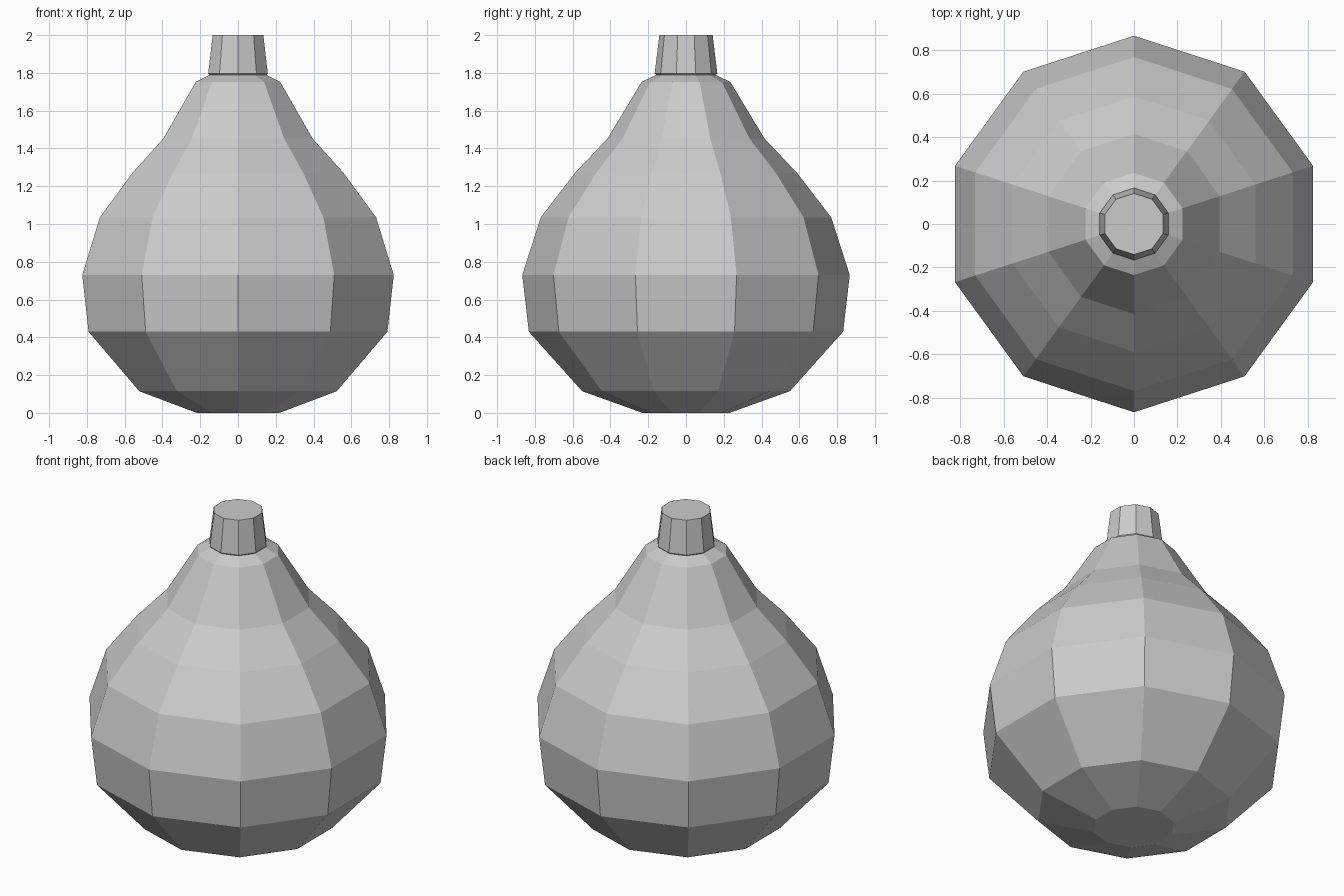
import bpy, bmesh
from math import cos, sin, pi

if "Cube" in bpy.data.objects:
    bpy.data.objects.remove(bpy.data.objects["Cube"])

SIDES = 10


def lathe(name, profile):
    """Closed flat-shaded ten-sided solid from (radius, height) rings."""
    bm = bmesh.new()
    rings = []
    for r, z in profile:
        ring = []
        for i in range(SIDES):
            a = pi / 2 + 2 * pi * i / SIDES
            ring.append(bm.verts.new((r * cos(a), r * sin(a), z)))
        rings.append(ring)
    for lo, hi in zip(rings, rings[1:]):
        for i in range(SIDES):
            j = (i + 1) % SIDES
            bm.faces.new((lo[i], lo[j], hi[j], hi[i]))
    bm.faces.new(rings[0][::-1])
    bm.faces.new(rings[-1])
    mesh = bpy.data.meshes.new(name)
    bm.to_mesh(mesh)
    bm.free()
    obj = bpy.data.objects.new(name, mesh)
    bpy.context.collection.objects.link(obj)
    return obj


# Bulbous body tapering to a shoulder
lathe("bulb_body", [(0.23, 0), (0.55, 0.115), (0.832, 0.43), (0.867, 0.73),
                    (0.769, 1.035), (0.588, 1.27), (0.415, 1.453),
                    (0.235, 1.752), (0.15, 1.793)])

# Tapered stopper on top
lathe("stopper", [(0.157, 1.788), (0.166, 1.797), (0.141, 2.0)])
